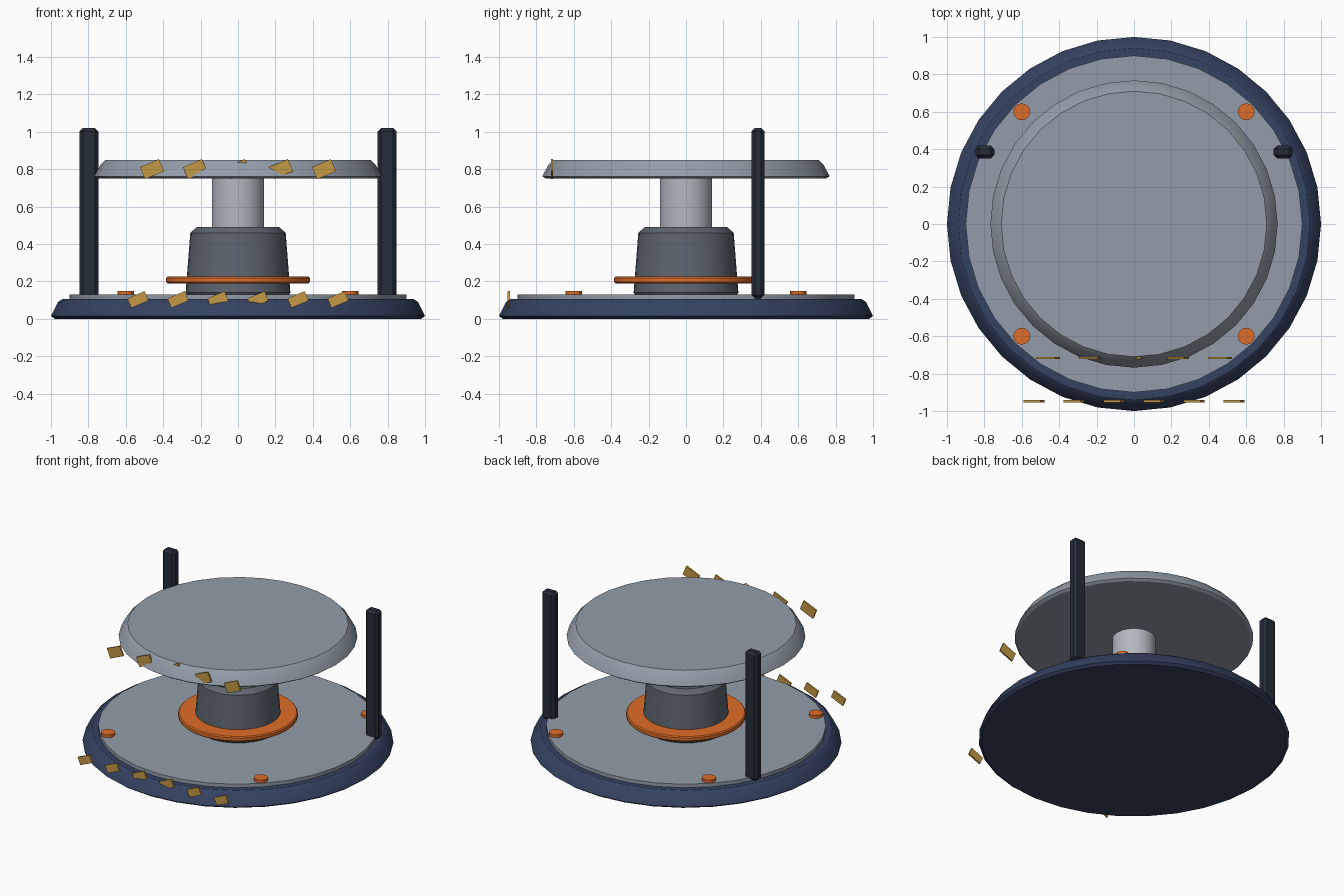
import bpy, bmesh, math

if "Cube" in bpy.data.objects:
    bpy.data.objects.remove(bpy.data.objects["Cube"])

def material(name, rgb):
    m = bpy.data.materials.new(name)
    m.diffuse_color = (*rgb, 1)
    m.use_nodes = True
    m.node_tree.nodes["Principled BSDF"].inputs["Base Color"].default_value = m.diffuse_color
    return m

NAVY = material("navy", (0.035, 0.055, 0.12))
DARK = material("dark", (0.018, 0.026, 0.042))
STEEL = material("steel", (0.29, 0.34, 0.40))
HUB = material("hub_grey", (0.11, 0.13, 0.16))
PALE = material("pale", (0.45, 0.48, 0.54))
ORANGE = material("orange", (0.75, 0.15, 0.02))
GOLD = material("gold", (0.55, 0.32, 0.06))

def finish(name, bm, loc, mat):
    bmesh.ops.recalc_face_normals(bm, faces=bm.faces)
    me = bpy.data.meshes.new(name)
    bm.to_mesh(me)
    bm.free()
    ob = bpy.data.objects.new(name, me)
    ob.location = loc
    me.materials.append(mat)
    bpy.context.collection.objects.link(ob)
    return ob

def turned(name, profile, mat, sides=32, loc=(0, 0, 0)):
    """Closed solid of revolution from (radius, z) points."""
    bm = bmesh.new()
    rings = []
    for r, z in profile:
        rings.append([bm.verts.new((r * math.cos(2 * math.pi * i / sides),
                                    r * math.sin(2 * math.pi * i / sides), z))
                      for i in range(sides)])
    for a, b in zip(rings, rings[1:]):
        for i in range(sides):
            j = (i + 1) % sides
            bm.faces.new((a[i], a[j], b[j], b[i]))
    bm.faces.new(rings[0][::-1])
    bm.faces.new(rings[-1])
    ob = finish(name, bm, loc, mat)
    bpy.ops.object.select_all(action='DESELECT')
    ob.select_set(True)
    bpy.context.view_layer.objects.active = ob
    bpy.ops.object.shade_smooth_by_angle(angle=math.radians(30))
    return ob

def box(name, size, loc, mat, bevel=0, tilt=0):
    bm = bmesh.new()
    bmesh.ops.create_cube(bm, size=1)
    bmesh.ops.scale(bm, vec=size, verts=bm.verts)
    ob = finish(name, bm, loc, mat)
    ob.rotation_euler.y = tilt
    if bevel:
        mod = ob.modifiers.new("bevel", 'BEVEL')
        mod.width = bevel
        mod.segments = 1
    return ob

# Base and deck
turned("base", [(0.98, 0), (1.0, 0.015), (0.962, 0.09), (0.94, 0.105)], NAVY)
turned("deck", [(0.9, 0.1), (0.9, 0.13)], STEEL)

# Central pedestal
turned("hub", [(0.27, 0.125), (0.28, 0.14), (0.255, 0.46), (0.22, 0.49)], HUB)
turned("hub_collar", [(0.378, 0.19), (0.385, 0.197), (0.385, 0.218), (0.378, 0.225)], ORANGE)
turned("column", [(0.14, 0.48), (0.14, 0.76)], PALE)

# Upper platform
turned("platform", [(0.75, 0.75), (0.768, 0.762), (0.735, 0.825), (0.71, 0.85)], STEEL)

# Posts and deck bolts
for s, side in ((-1, "left"), (1, "right")):
    box(f"post_{side}", (0.1, 0.07, 0.91), (s * 0.797, 0.385, 0.565), DARK, bevel=0.018)
    for t, end in ((-1, "front"), (1, "back")):
        turned(f"bolt_{end}_{side}", [(0.045, 0.11), (0.045, 0.15)], ORANGE,
               sides=16, loc=(s * 0.6, t * 0.6, 0))

# Slanted warning plates along the front edges
for i in range(6):
    box(f"base_stripe_{i + 1}", (0.1, 0.012, 0.055),
        ((i - 2.5) * 0.214, -0.948, 0.103), GOLD, tilt=-0.4)
for i in range(5):
    box(f"platform_stripe_{i + 1}", (0.11, 0.012, 0.07),
        ((i - 2) * 0.23, -0.717, 0.80), GOLD, tilt=-0.4)
